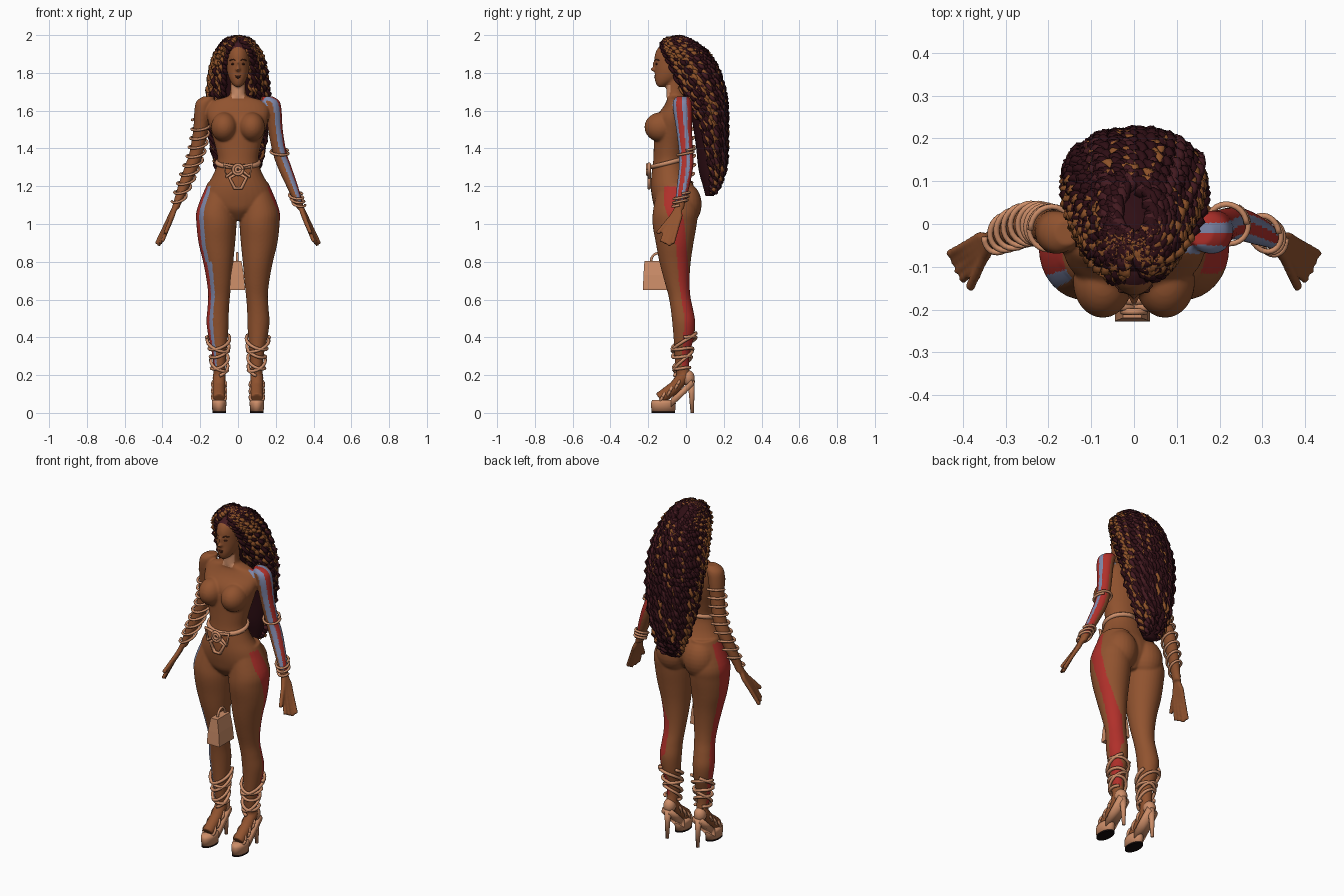
import bpy, bmesh, math, random
from mathutils import Vector, Matrix

random.seed(4)
cube = bpy.data.objects.get("Cube")
if cube:
    bpy.data.objects.remove(cube)


def material(name, hexcode):
    srgb = [int(hexcode[i:i + 2], 16) / 255 for i in (0, 2, 4)]
    col = [c / 12.92 if c < 0.04 else ((c + 0.055) / 1.055) ** 2.4 for c in srgb] + [1]
    m = bpy.data.materials.new(name)
    m.use_nodes = True
    m.diffuse_color = col
    m.node_tree.nodes["Principled BSDF"].inputs["Base Color"].default_value = col
    return m


brown = material("brown body", "91532F")
umber = material("dark brown features", "4A2418")
red = material("red stripe", "B0302A")
blue = material("grey blue stripe", "7F88AA")
peach = material("peach trim", "CC8D68")
dark = material("dark hair", "2E0E14")
plum = material("plum hair", "431A20")
copper = material("copper hair", "8E5229")
black = material("black sole", "150B0B")


def finish(bm, name, mats, smooth=True):
    bmesh.ops.recalc_face_normals(bm, faces=bm.faces[:])
    me = bpy.data.meshes.new(name)
    bm.to_mesh(me)
    bm.free()
    ob = bpy.data.objects.new(name, me)
    bpy.context.collection.objects.link(ob)
    for m in mats:
        me.materials.append(m)
    for p in me.polygons:
        p.use_smooth = smooth
    return ob


def spline(rows, k):
    """Catmull-Rom smoothing of a short table of rows."""
    out = []
    for i in range(len(rows) - 1):
        a, b, c, d = (rows[max(0, min(len(rows) - 1, i + j))] for j in (-1, 0, 1, 2))
        for s in range(k):
            t = s / k
            out.append(tuple(q + 0.5 * t * (r - p + t * (2 * p - 5 * q + 4 * r - w + t * (3 * (q - r) + w - p)))
                             for p, q, r, w in zip(a, b, c, d)))
    return out + [rows[-1]]


def at(rows, z):
    """Row of a table at a height, from rows ordered top to bottom."""
    for a, b in zip(rows, rows[1:]):
        if a[0] >= z >= b[0]:
            t = (a[0] - z) / max(a[0] - b[0], 1e-6)
            return [p + (q - p) * t for p, q in zip(a, b)]
    return rows[0] if z > rows[0][0] else rows[-1]


def skin(bm, rings):
    rings = [[bm.verts.new(p) for p in ring] for ring in rings]
    n = len(rings[0])
    sides = [bm.faces.new((a[i], a[(i + 1) % n], b[(i + 1) % n], b[i]))
             for a, b in zip(rings, rings[1:]) for i in range(n)]
    bm.faces.new(rings[0])
    bm.faces.new(rings[-1])
    return sides


def loft(bm, rows, side=1, n=32):
    turn = [math.tau * i / n for i in range(n)]
    skin(bm, [[(side * (cx + rx * math.cos(a)), cy + ry * math.sin(a), z) for a in turn]
              for z, cx, cy, rx, ry in rows])


def tube(bm, pts, radius, n=8):
    pts = [Vector(p) for p in pts]
    rings, normal = [], Vector((0.31, 0.9, 0.2))
    for i, p in enumerate(pts):
        t = (pts[min(i + 1, len(pts) - 1)] - pts[max(i - 1, 0)]).normalized()
        normal = (normal - t * normal.dot(t)).normalized()
        other = t.cross(normal)
        r = radius(i) if callable(radius) else radius
        rings.append([p + r * (normal * math.cos(math.tau * j / n) + other * math.sin(math.tau * j / n))
                      for j in range(n)])
    return skin(bm, rings)


def ball(bm, centre, size):
    bmesh.ops.create_uvsphere(bm, u_segments=24, v_segments=14, radius=1,
                              matrix=Matrix.Translation(centre) @ Matrix.Diagonal((*size, 1)))


def prism(bm, pts, push):
    skin(bm, [pts, [Vector(p) + Vector(push) for p in pts]])


def wrap(bm, rows, side, z0, z1, turns, phase=0, gap=0.009, r=0.007, tilt=0.012, spin=1):
    pts = []
    for i in range(int(turns * 24) + 1):
        a = phase + spin * math.tau * i / 24
        z = z0 + (z1 - z0) * i / (turns * 24) + tilt * math.sin(a)
        _, cx, cy, rx, ry = at(rows, z)
        pts.append((side * (cx + (rx + gap) * math.cos(a)), cy + (ry + gap) * math.sin(a), z))
    tube(bm, pts, r, 6)


# Section tables: height, centre x, centre y, half width, half depth
torso = spline([(1.8, 0, -.06, .04, .045), (1.7, 0, -.058, .042, .046), (1.675, 0, -.055, .058, .048),
                (1.655, 0, -.05, .125, .052), (1.62, 0, -.05, .162, .07), (1.56, 0, -.068, .162, .094),
                (1.48, 0, -.076, .14, .094), (1.4, 0, -.085, .118, .086), (1.33, 0, -.09, .108, .084),
                (1.26, 0, -.085, .132, .098), (1.19, 0, -.07, .172, .116), (1.12, 0, -.06, .19, .116),
                (1.07, 0, -.06, .13, .1), (1.02, 0, -.055, .03, .06)], 5)
leg = spline([(1.22, .085, -.055, .075, .09), (1.08, .114, -.055, .103, .118), (1, .114, -.06, .106, .117),
              (.9, .112, -.06, .097, .1), (.8, .105, -.058, .08, .083), (.7, .1, -.048, .066, .067),
              (.62, .1, -.035, .058, .058), (.55, .105, -.022, .057, .059), (.48, .108, -.012, .059, .061),
              (.4, .105, -.012, .051, .054), (.32, .1, -.02, .039, .041), (.25, .098, -.02, .033, .036),
              (.18, .098, -.008, .031, .038)], 5)
arm = spline([(1.675, .155, -.02, .03, .03), (1.65, .174, -.02, .046, .048), (1.6, .188, -.018, .043, .05),
              (1.5, .198, -.01, .039, .042), (1.38, .22, 0, .037, .038), (1.3, .247, 0, .037, .038),
              (1.2, .287, -.015, .031, .034), (1.12, .318, -.03, .023, .027), (1.08, .332, -.038, .02, .028)], 5)
head = spline([(1.975, 0, -.065, .01, .01), (1.96, 0, -.065, .035, .05), (1.93, 0, -.065, .055, .085),
               (1.89, 0, -.07, .061, .096), (1.85, 0, -.075, .061, .092), (1.81, 0, -.085, .058, .08),
               (1.77, 0, -.1, .047, .066), (1.74, 0, -.122, .03, .036), (1.725, 0, -.132, .012, .014)], 4)

# Body: overlapping forms fused into one smooth surface
bm = bmesh.new()
loft(bm, torso)
loft(bm, head)
ball(bm, (0, -.168, 1.818), (.013, .021, .011))
ball(bm, (0, -.162, 1.842), (.007, .014, .03))
for s in (1, -1):
    loft(bm, leg, s)
    loft(bm, arm, s)
    ball(bm, (s * .073, -.135, 1.513), (.07, .085, .078))
    ball(bm, (s * .088, -.006, 1.105), (.094, .089, .115))
    tube(bm, [(s * .1, -.005, .2), (s * .1, -.06, .135), (s * .1, -.14, .075)], .034, 14)
    for i in range(4):
        tube(bm, [(s * .328, -.036, 1.1), (s * (.36 - .004 * i), -.03 - .015 * i, 1.04),
                  (s * (.385 - .006 * i), -.045 - .018 * i, .99),
                  (s * (.432 - .01 * i), -.07 - .02 * i, .885 + .01 * abs(i - 1))],
             lambda k: .0145 - .0013 * k)
    tube(bm, [(s * .335, -.04, 1.08), (s * .365, -.11, 1), (s * .385, -.15, .95)], .012)
body = finish(bm, "body", [])
remesh = body.modifiers.new("Fuse", "REMESH")
remesh.mode = "VOXEL"
remesh.voxel_size = 0.006
soften = body.modifiers.new("Soften", "SMOOTH")
soften.iterations = 5
fused = bpy.data.meshes.new_from_object(body.evaluated_get(bpy.context.evaluated_depsgraph_get()))
body.modifiers.clear()
body.data = fused
fused.materials.clear()
for m in (brown, red, blue, peach, plum):
    fused.materials.append(m)

# Stripes down the left arm and both legs, the collar patch and the scalp
stripe = [(1.2, -.085, .03), (1.1, -.07, .045), (1, -.045, .036), (.9, -.027, .028), (.65, -.005, .027),
          (.5, .02, .027), (.25, 0, .024)]
for p in fused.polygons:
    (x, y, z), pick = p.center, 0
    _, ax, ay, arx, ary = at(arm, z)
    _, lx, ly, lrx, lry = at(leg, z)
    on_arm = x > ax - 1.3 * arx and z > 1.12 and (z > 1.2 or x > .25)
    v = (y - ay) / max(ary, .045 if z > 1.6 else 0)
    shoulder = z > 1.625 and x > .1 and p.normal.z > .2 and v > -1
    if on_arm and (x > ax + .05 * arx or shoulder):
        pick = 2 if v < -.65 or 0 < v < .5 else 1
    elif .25 < z < 1.2 and abs(x) > lx and abs(x) < .24:
        v = (y - ly) / lry
        edge = -.54 if z > .8 else -.66
        _, middle, half = at(stripe, z)
        if x > 0 and abs(y - middle) < half:
            pick = 1
        elif x < 0 and edge - .24 < v < .4:
            pick = 2 if v < edge else 1
    elif abs(x) < .034 and 1.665 < z < 1.735 and -.125 < y < -.07 and p.normal.y < -.2:
        pick = 3
    elif z > 1.79 and z - 1.93 + 1.5 * (y + .14) > 0:
        pick = 4
    p.material_index = pick
    p.use_smooth = True

# Facial features
bm = bmesh.new()
for s in (1, -1):
    ball(bm, (s * .026, -.155, 1.847), (.012, .007, .005))
    tube(bm, [(s * .012, -.163, 1.866), (s * .028, -.157, 1.872), (s * .043, -.143, 1.866)], .003, 6)
ball(bm, (0, -.158, 1.784), (.017, .012, .004))
ball(bm, (0, -.157, 1.775), (.015, .012, .005))
finish(bm, "eyes_brows_and_lips", [umber])

# Hair: a core, then crimped locks flowing down over it with copper lengths
hair = spline([(2, 0, -.03, .008, .01), (1.985, 0, -.04, .058, .07), (1.94, 0, -.025, .098, .108),
               (1.9, 0, 0, .12, .12), (1.82, 0, .04, .142, .125), (1.7, 0, .085, .155, .115),
               (1.6, 0, .11, .153, .1), (1.45, 0, .125, .138, .086), (1.3, 0, .13, .106, .072),
               (1.21, 0, .13, .075, .045), (1.16, 0, .125, .042, .025)], 12)
bm = bmesh.new()
loft(bm, [(z - .012, cx, cy, rx * .88, ry * .88) for z, cx, cy, rx, ry in hair])
finish(bm, "hair_core", [dark])
bm = bmesh.new()
count = 122
for i in range(count):
    az = math.radians(28 + 304 * i / (count - 1))
    off = min(az, math.tau - az)
    if off < 1.15:
        end = random.uniform(1.64, 1.7) - .08 * (off > .8)
    else:
        end = max(random.uniform(1.16, 1.36), 1.5 - .5 * (off - 1.1))
    depth, phase = random.uniform(.91, 1.05), random.uniform(0, 6)
    pts = []
    for k, (z, _, cy, rx, ry) in enumerate(hair):
        if z < end:
            break
        lean = min(1, .6 + k / 70)
        a = az * lean if az < math.pi else math.tau - (math.tau - az) * lean
        w = phase + math.tau * k / 6
        grow = depth + .01 / max(rx, .05) * math.cos(w)
        pts.append((math.sin(a) * rx * grow + .007 * math.sin(w) * math.cos(a),
                    cy - math.cos(a) * ry * grow + .007 * math.sin(w) * math.sin(a), z - .012))
    base = random.choice((0, 0, 0, 1))
    limit = .1 if off < 1.3 else .4 if off < 2.1 else .95
    last = len(pts)
    faces = tube(bm, pts, lambda k: (.0105 + .0035 * (k % 3 == 0)) * min(1, .3 + (last - k) / 9), 5)
    for j, f in enumerate(faces):
        f.material_index = 2 if math.sin(j / 75 + phase * 2) > limit else base
finish(bm, "hair_locks", [dark, plum, copper])

# Bracelets
bm = bmesh.new()
wrap(bm, arm, -1, 1.55, 1.12, 9, tilt=.016)
finish(bm, "right_arm_coil", [peach])
bm = bmesh.new()
wrap(bm, arm, 1, 1.39, 1.37, 1.2)
wrap(bm, arm, 1, 1.16, 1.1, 3)
finish(bm, "left_arm_bracelets", [peach])

# Belt and openwork buckle
bm = bmesh.new()
wrap(bm, torso, 1, 1.325, 1.325, 1.02, math.pi / 2, .002, .013, .022)
finish(bm, "belt", [peach])
bm = bmesh.new()
outlines = [[(0, 1.3), (s * .075, 1.318), (s * .062, 1.25), (0, 1.3)] for s in (1, -1)]
outlines += [[(0, 1.27), (.045, 1.245), (.018, 1.19), (-.018, 1.19), (-.045, 1.245), (0, 1.27)]]
for line in outlines:
    tube(bm, [(x, -.195, z) for x, z in line], .01, 6)
for radius in (.026, .013):
    tube(bm, [(radius * math.cos(a / 3), -.205, 1.288 + radius * math.sin(a / 3)) for a in range(20)], .008, 6)
finish(bm, "buckle", [peach])

# Shoes and ankle straps
for s, side in ((1, "left"), (-1, "right")):
    bm = bmesh.new()
    loft(bm, [(.004, .1, -.12, .035, .062), (.05, .1, -.12, .039, .066), (.068, .1, -.118, .037, .062)], s, 24)
    ball(bm, (s * .1, .01, .185), (.034, .036, .042))
    tube(bm, [(s * .1, .026, .17), (s * .1, .03, .1), (s * .1, .033, 0)], lambda k: .021 - .006 * k, 12)
    prism(bm, [(s * .067, y, z) for y, z in ((-.08, .03), (-.08, .075), (-.02, .13), (.03, .175),
                                             (.042, .15), (0, .105))], (s * .066, 0, 0))
    for y, z in ((-.045, .15), (-.085, .115), (-.125, .083)):
        tube(bm, [(s * (.1 + .036 * math.cos(a / 3)), y + .018 * math.sin(a / 3), z + .031 * math.sin(a / 3))
                  for a in range(20)], .008, 6)
    finish(bm, side + "_shoe", [peach])
    bm = bmesh.new()
    loft(bm, [(0, .1, -.12, .036, .063), (.008, .1, -.12, .036, .063)], s, 24)
    finish(bm, side + "_sole", [black], False)
    bm = bmesh.new()
    for phase, spin in ((0, 1), (2.6, 1), (1.3, -1)):
        wrap(bm, leg, s, .4, .22, 1.75, phase, .011, .009, .024, spin)
    finish(bm, side + "_ankle_straps", [peach])

# Handbag
bm = bmesh.new()
skin(bm, [[(x * w - .004, -.16 + y * d, z) for x, y in ((-1, -1), (1, -1), (1, 1), (-1, 1))]
          for z, w, d in ((.65, .041, .068), (.66, .041, .068), (.73, .035, .065), (.805, .022, .06))])
finish(bm, "handbag", [peach], False)
bm = bmesh.new()
tube(bm, [(-.004, -.15 - .035 * math.cos(math.pi * i / 12), .8 + .045 * math.sin(math.pi * i / 12))
          for i in range(13)], .007)
finish(bm, "handbag_handle", [peach])
